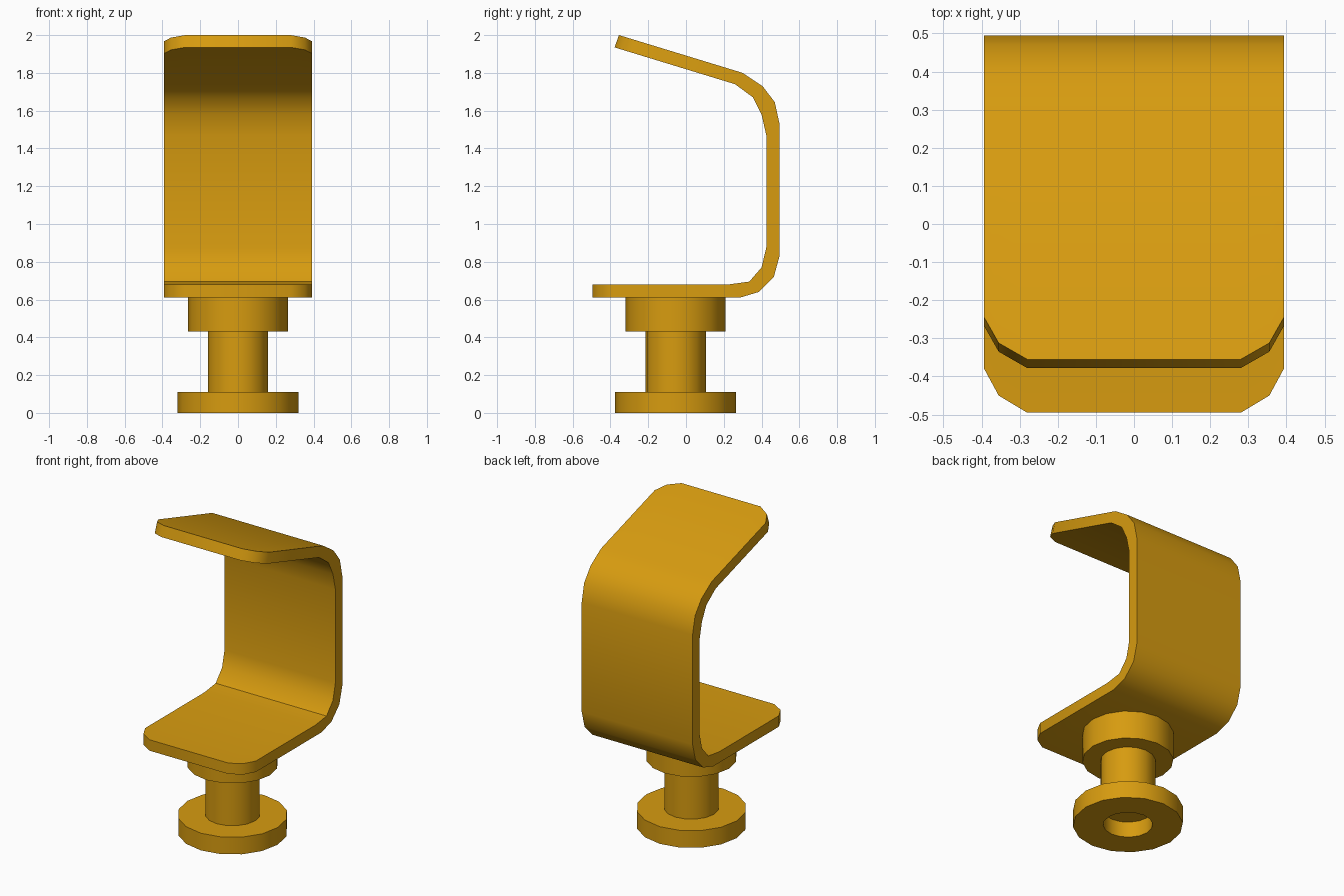
import bpy, bmesh, math
from mathutils import Vector

cube = bpy.data.objects.get("Cube")
if cube:
    bpy.data.objects.remove(cube, do_unlink=True)

# One amber paint for everything
amber = bpy.data.materials.new("amber_paint")
amber.use_nodes = True
colour = (0.68, 0.33, 0.005, 1)
amber.diffuse_color = colour
amber.node_tree.nodes["Principled BSDF"].inputs["Base Color"].default_value = colour


def finish(bm, name):
    bmesh.ops.recalc_face_normals(bm, faces=bm.faces)
    mesh = bpy.data.meshes.new(name)
    bm.to_mesh(mesh)
    bm.free()
    mesh.materials.append(amber)
    obj = bpy.data.objects.new(name, mesh)
    bpy.context.collection.objects.link(obj)
    bpy.ops.object.select_all(action='DESELECT')
    obj.select_set(True)
    bpy.context.view_layer.objects.active = obj
    bpy.ops.object.shade_smooth_by_angle(angle=math.radians(32))
    return obj


# Bent strap: outer and inner (y, z) lines, lower lip to upper lip
outer = [(-.495, .61), (.285, .61), (.385, .64), (.465, .72), (.495, .83),
         (.495, 1.53), (.47, 1.645), (.405, 1.73), (.30, 1.80), (-.355, 2.0)]
inner = [(-.495, .68), (.225, .68), (.335, .695), (.40, .77), (.425, .875),
         (.425, 1.47), (.40, 1.58), (.355, 1.67), (.26, 1.74), (-.378, 1.935)]


def rib(line, trim):
    """Copy a line with both ends pulled back by the corner trim."""
    pts = [Vector(p) for p in line]
    first = pts[0] + (pts[1] - pts[0]).normalized() * trim
    last = pts[-1] + (pts[-2] - pts[-1]).normalized() * trim
    return [first] + pts[1:-1] + [last]


# Ribs across the width; the outer ones are shorter to cut the lip corners
half = [(.393, .115), (.355, .045), (.28, 0)]
stations = [(-x, t) for x, t in half] + half[::-1]
bm = bmesh.new()
rings = []
for x, trim in stations:
    loop = rib(outer, trim) + rib(inner, trim)[::-1]
    rings.append([bm.verts.new((x, p.x, p.y)) for p in loop])
n = len(rings[0])
for a, b in zip(rings, rings[1:]):
    for i in range(n):
        j = (i + 1) % n
        bm.faces.new((a[i], a[j], b[j], b[i]))
for ring in (rings[0], rings[-1]):
    for i in range(n // 2 - 1):
        bm.faces.new((ring[i], ring[i + 1], ring[n - 2 - i], ring[n - 1 - i]))
finish(bm, "bent_strap")


def turned(name, profile, y, sides=16):
    """Turn an (r, z) profile about a vertical axis; r = 0 closes to a point."""
    bm = bmesh.new()
    verts = [bm.verts.new((r, y, z)) for r, z in profile]
    edges = [bm.edges.new(pair) for pair in zip(verts, verts[1:])]
    bmesh.ops.spin(bm, geom=verts + edges, cent=(0, y, 0), axis=(0, 0, 1),
                   angle=math.tau, steps=sides, use_merge=True)
    bmesh.ops.remove_doubles(bm, verts=bm.verts, dist=.0001)
    return finish(bm, name)


# Spool under the strap: collar, stem and foot with a round recess
axis_y = -.055
turned("collar", [(0, .43), (.265, .43), (.265, .61), (0, .61)], axis_y)
turned("stem", [(0, .11), (.16, .11), (.16, .43), (0, .43)], axis_y)
turned("foot_disc", [(0, .1), (.144, .1), (.144, 0), (.32, 0), (.32, .11), (0, .11)], axis_y)
